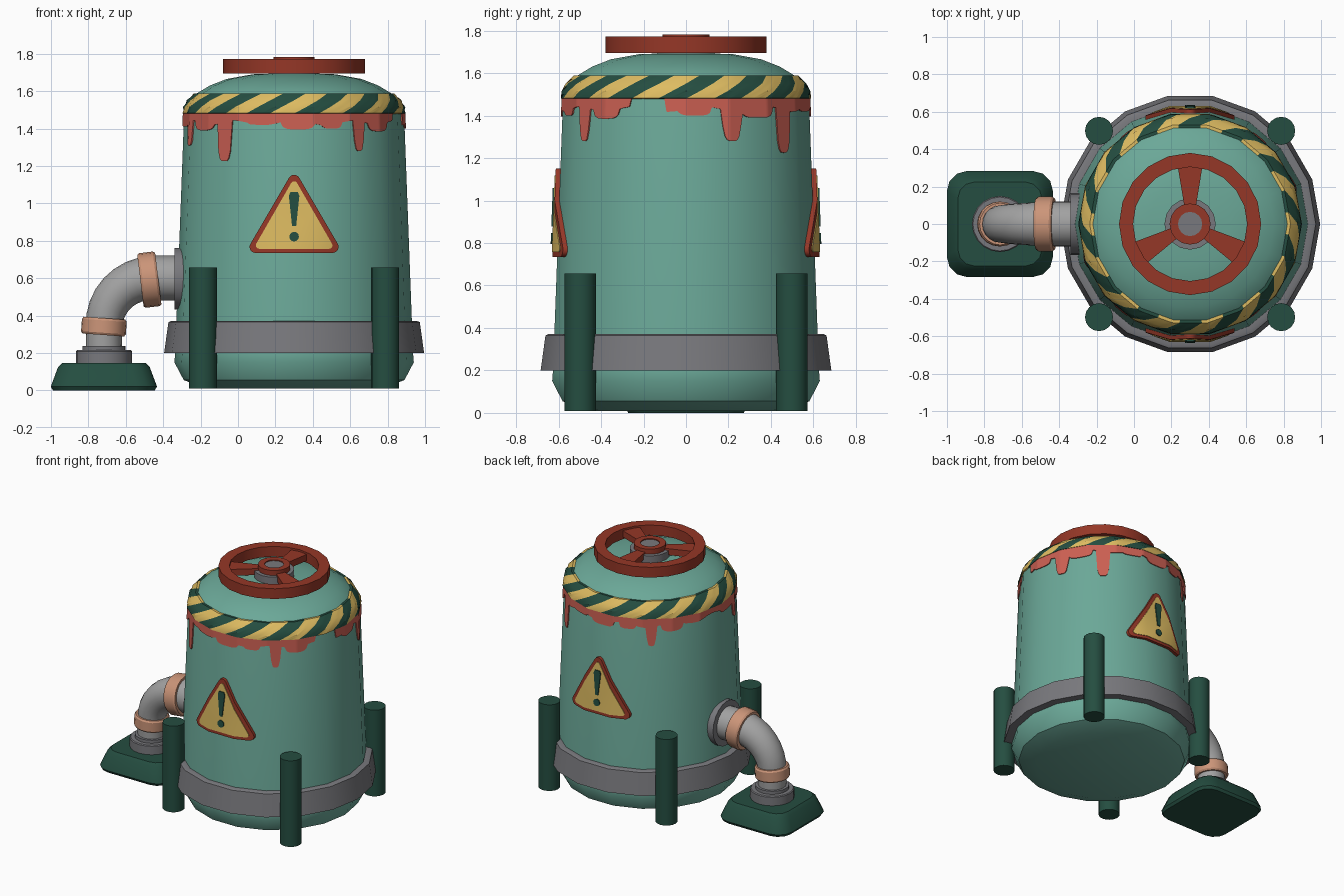
import bpy, bmesh, math
from mathutils import Matrix, Vector

if "Cube" in bpy.data.objects:
    bpy.data.objects.remove(bpy.data.objects["Cube"])

CX, N = 0.30, 18          # tank centre and number of sides


def material(name, rgb):
    m = bpy.data.materials.new(name)
    m.diffuse_color = (*rgb, 1)
    m.use_nodes = True
    m.node_tree.nodes["Principled BSDF"].inputs["Base Color"].default_value = m.diffuse_color
    return m


TEAL = material("teal", (.147, .392, .314))
GREEN = material("dark_green", (.018, .075, .052))
RED = material("rust_red", (.30, .038, .02))
YELLOW = material("yellow", (.73, .5, .12))
DRIP = material("drip_red", (.60, .115, .085))
COPPER = material("copper", (.6, .3, .19))
GREY = material("grey", (.19, .19, .205))
LIGHT = material("light_grey", (.36, .36, .36))


def finish(name, bm, mats, angle=32):
    bmesh.ops.remove_doubles(bm, verts=bm.verts, dist=1e-5)
    bmesh.ops.recalc_face_normals(bm, faces=bm.faces)
    me = bpy.data.meshes.new(name)
    bm.to_mesh(me)
    bm.free()
    for m in mats:
        me.materials.append(m)
    ob = bpy.data.objects.new(name, me)
    bpy.context.collection.objects.link(ob)
    bpy.ops.object.select_all(action='DESELECT')
    ob.select_set(True)
    bpy.context.view_layer.objects.active = ob
    bpy.ops.object.shade_smooth_by_angle(angle=math.radians(angle))
    return ob


def lathe(name, prof, n, mat, M, closed=False):
    """Turn a (radius, height) profile about the local z axis."""
    bm = bmesh.new()
    cols = [[bm.verts.new(M @ Vector((r * math.cos(a), r * math.sin(a), z))) for r, z in prof]
            for a in (2 * math.pi * i / n for i in range(n))]
    k = len(prof)
    for i in range(n):
        A, B = cols[i], cols[(i + 1) % n]
        for j in range(k if closed else k - 1):
            q = (j + 1) % k
            bm.faces.new((A[j], B[j], B[q], A[q]))
    bmesh.ops.remove_doubles(bm, verts=bm.verts, dist=1e-5)
    bmesh.ops.dissolve_degenerate(bm, dist=1e-5, edges=bm.edges)
    return finish(name, bm, [mat])


def at(x, y=0, z=0, tilt=0):
    return Matrix.Translation((x, y, z)) @ Matrix.Rotation(math.radians(tilt), 4, 'Y')


def disc(r, z0, z1, b=0.0):
    return [(0, z0), (r, z0), (r, z1 - b), (r - b, z1), (0, z1)] if b else [(0, z0), (r, z0), (r, z1), (0, z1)]


def body_r(z):
    return 0.636 + (0.588 - 0.636) * (z - 0.2) / 1.28


def facet(a):
    """Radius factor of the many-sided wall at angle a (degrees)."""
    return math.cos(math.radians(10)) / math.cos(math.radians(a % 20 - 10))


# Tank body
lathe("tank_body", [(0, .01), (.47, .01), (.59, .055), (.64, .15), (.636, .2), (.588, 1.48), (.58, 1.52),
                    (.525, 1.585), (.45, 1.63), (.36, 1.665), (.22, 1.69), (0, 1.695)], N, TEAL, at(CX))
# Reinforcing ring and the four legs
lathe("base_ring", [(.61, .2), (.695, .2), (.672, .365), (.655, .372), (.61, .368)], N, GREY, at(CX), True)
for sx in (-1, 1):
    for sy in (-1, 1):
        lathe("leg", disc(.075, .01, .657), 16, GREEN, at(CX + sx * .487, sy * .498))

# Hazard stripe band: slanted columns, two alternating colours
bm = bmesh.new()
STRIPES, SUB, LEAN = 28, 8, 20
prof = [(.585, 1.478), (.598, 1.482), (.595, 1.515), (.575, 1.552), (.537, 1.588), (.52, 1.588)]
cols = []
for i in range(STRIPES * SUB):
    col = []
    for r, z in prof:
        a = 360 * i / (STRIPES * SUB) + LEAN * (z - 1.48) / .11
        ra = r * facet(a)
        col.append(bm.verts.new((CX + ra * math.cos(math.radians(a)), ra * math.sin(math.radians(a)), z)))
    cols.append(col)
for i, A in enumerate(cols):
    B = cols[(i + 1) % len(cols)]
    for j in range(len(prof) - 1):
        bm.faces.new((A[j], B[j], B[j + 1], A[j + 1])).material_index = (i // SUB) % 2
finish("hazard_band", bm, [YELLOW, GREEN])

# Paint drips: thin skin on the wall, (angle, half width, lower tip)
HALF = [(-129, 5, 1.225), (-108, 7, 1.42), (-88, 9, 1.395), (-70, 6, 1.40), (-54, 3.5, 1.28),
        (-40, 8, 1.385), (-145, 9, 1.39), (-160, 4, 1.31)]
DRIPS = HALF + [(a + 180, w, z) for a, w, z in HALF if a > -150] + [(21.5, 5, 1.28), (4, 8, 1.40), (-172, 9, 1.41)]


def drip_z(a):
    if -27 < a < -9:
        return 1.478
    low = 1.43 + .012 * math.sin(math.radians(a * 11))
    for c, w, z in DRIPS:
        d = abs((a - c + 180) % 360 - 180) / w
        if d < 1:
            low = min(low, 1.43 - (1.43 - z) * (1 - d ** 4) ** .6)
    return low


def drip_point(a, z, off):
    r = (body_r(z) + off) * facet(a)
    return (CX + r * math.cos(math.radians(a)), r * math.sin(math.radians(a)), z)


bm = bmesh.new()
for i in range(360):
    a, b = i - 180, i - 179
    za, zb = drip_z(a), drip_z(b)
    if za > 1.47 and zb > 1.47:
        continue
    ring = [[bm.verts.new(drip_point(*p)) for p in ((t, 1.485, .007), (t, z, .007), (t, z, -.004))]
            for t, z in ((a, za), (b, zb))]
    for j in range(2):
        bm.faces.new((ring[0][j], ring[1][j], ring[1][j + 1], ring[0][j + 1]))
finish("paint_drips", bm, [DRIP])


# Warning signs: flat outlines bent around the wall, front and back
def wall_plate(name, outline, d0, d1, mat, side):
    bm = bmesh.new()
    bm.faces.new([bm.verts.new((x, -d0, z)) for x, z in outline])
    for x in (-.1056, .1056):
        bmesh.ops.bisect_plane(bm, geom=bm.verts[:] + bm.edges[:] + bm.faces[:], plane_co=(x, 0, 0), plane_no=(1, 0, 0))
    ext = bmesh.ops.extrude_face_region(bm, geom=bm.faces[:])["geom"]
    for v in ext:
        if isinstance(v, bmesh.types.BMVert):
            v.co.y = -d1
    for v in bm.verts:
        x, d, z = v.co.x, -v.co.y, v.co.z
        ap = body_r(z) * math.cos(math.radians(10))
        wall = min((ap - x * math.sin(math.radians(k))) / math.cos(math.radians(k)) for k in (-20, 0, 20))
        v.co = (CX + side * x, -side * (wall + d), z)
    finish(name, bm, [mat])


def round_triangle(half, bottom, top, rad):
    """Triangle with rounded corners of the given radius around inset centres."""
    pts = []
    for cx, cz, mid in ((half - rad, bottom + rad, -30), (0, top - rad, 90), (-half + rad, bottom + rad, 210)):
        for s in range(-3, 4):
            a = math.radians(mid + s * 20)
            pts.append((cx + rad * math.cos(a), cz + rad * math.sin(a)))
    return pts


dot = [(.026 * math.cos(i * math.pi / 6), .822 + .026 * math.sin(i * math.pi / 6)) for i in range(12)]
bar = [(-.011, .878), (.011, .878), (.028, 1.04), (.02, 1.06), (-.02, 1.06), (-.028, 1.04)]
for side, label in ((1, "front"), (-1, "back")):
    wall_plate(label + "_sign_border", round_triangle(.238, .735, 1.152, .032), -.01, .022, RED, side)
    wall_plate(label + "_sign_face", round_triangle(.205, .757, 1.118, .018), .015, .026, YELLOW, side)
    wall_plate(label + "_sign_mark", bar, .02, .033, GREEN, side)
    wall_plate(label + "_sign_dot", dot, .02, .033, GREEN, side)

# Hand wheel: rim, hub, three flared spokes
lathe("wheel_rim", [(.305, 1.695), (.38, 1.695), (.38, 1.772), (.305, 1.772)], 20, RED, at(CX), True)
lathe("wheel_hub", disc(.137, 1.67, 1.745), 16, GREY, at(CX))
lathe("wheel_cap", [(.065, 1.70), (.11, 1.70), (.11, 1.783), (.065, 1.783)], 16, RED, at(CX), True)
lathe("wheel_nut", disc(.068, 1.70, 1.776), 12, GREY, at(CX))
for k in range(3):
    bm = bmesh.new()
    rot = at(CX) @ Matrix.Rotation(math.radians(90 + 120 * k), 4, 'Z')
    lo, hi = [[bm.verts.new(rot @ Vector((x, y, z))) for x, y in ((.09, -.03), (.32, -.068), (.32, .068), (.09, .03))]
              for z in (1.71, 1.758)]
    bm.faces.new(lo)
    bm.faces.new(hi)
    for i in range(4):
        j = (i + 1) % 4
        bm.faces.new((lo[i], lo[j], hi[j], hi[i]))
    finish("wheel_spoke", bm, [RED])

# Foot block: rounded square sections
bm = bmesh.new()
PX = -0.717
rings = []
for h, c, z in ((.272, .10, 0), (.284, .11, .02), (.245, .10, .125), (.225, .09, .145)):
    ring = []
    for q in range(4):
        sx, sy = ((1, 1), (-1, 1), (-1, -1), (1, -1))[q]
        for s in range(4):
            a = math.radians(90 * q + 30 * s)
            ring.append(bm.verts.new((PX + sx * (h - c) + c * math.cos(a), sy * (h - c) + c * math.sin(a), z)))
    rings.append(ring)
for A, B in zip(rings, rings[1:]):
    for i in range(16):
        j = (i + 1) % 16
        bm.faces.new((A[i], A[j], B[j], B[i]))
bm.faces.new(rings[0])
bm.faces.new(rings[-1])
finish("pipe_foot", bm, [GREEN])

# Pipe: swept rings from the foot up and round into the tank
path = [(PX, .2, 0, .095), (PX, .34, 0, .097)]
for s in range(1, 9):
    t = math.radians(90 * s / 8)
    path.append((PX + .26 * (1 - math.cos(t)), .34 + .26 * math.sin(t), t, .097 + .023 * s / 8))
path.append((-.28, .6, math.pi / 2, .12))
bm = bmesh.new()
rings = [[bm.verts.new((x + r * math.cos(a) * math.cos(t), r * math.sin(a), z - r * math.cos(a) * math.sin(t)))
          for a in (math.pi * i / 10 for i in range(20))] for x, z, t, r in path]
for A, B in zip(rings, rings[1:]):
    for i in range(20):
        j = (i + 1) % 20
        bm.faces.new((A[i], A[j], B[j], B[i]))
finish("pipe_elbow", bm, [LIGHT])

# Pipe fittings: flanges and tilted collars
lathe("foot_flange", disc(.15, .14, .215, .006), 20, GREY, at(PX))
lathe("foot_flange_step", disc(.115, .2, .238), 20, GREY, at(PX))
lathe("tank_flange", disc(.165, -.035, .06), 20, GREY, at(-.305, 0, .597, 90))


def collar(r, h):
    return [(r - .04, -h), (r - .008, -h), (r, -h + .012), (r, h - .012), (r - .008, h), (r - .04, h)]


lathe("lower_collar", collar(.12, .045), 20, COPPER, at(PX, 0, .341, 4), True)
lathe("upper_collar", collar(.147, .048), 20, COPPER, at(-.474, 0, .592, 83), True)
